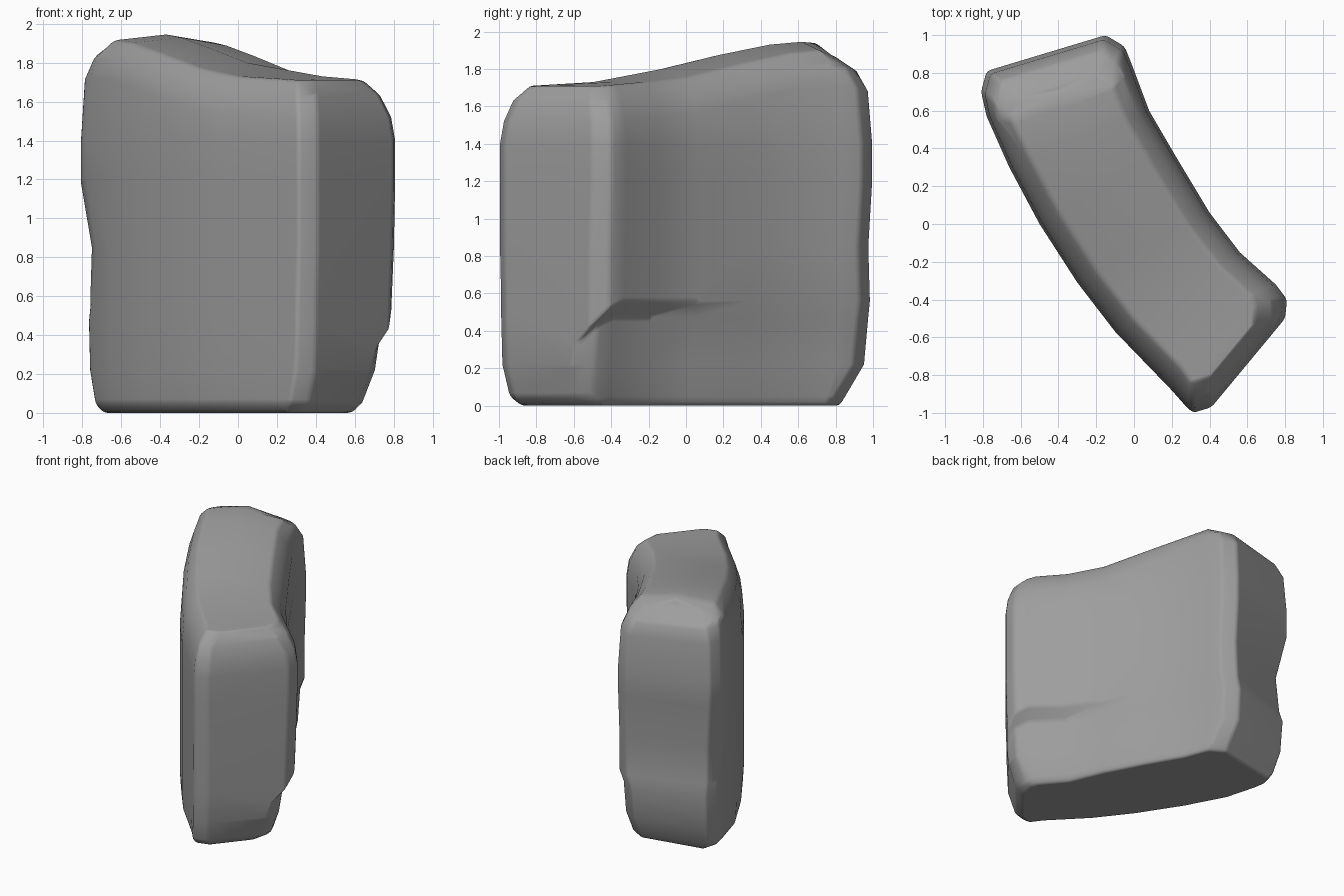
import bpy, bmesh, math
from mathutils import Vector

if "Cube" in bpy.data.objects:
    bpy.data.objects.remove(bpy.data.objects["Cube"])

# Stations along the curved block: outer x, y, inner x, y, top height,
# and how strongly the foot of the inner face is worn away there
STATIONS = [
    (.41, -.97, .80, -.50, 1.71, 1.2), (.31, -1.0, .81, -.40, 1.71, 1.05),
    (.20, -.88, .75, -.32, 1.715, 1), (-.10, -.57, .56, -.15, 1.73, .85),
    (-.30, -.31, .40, .06, 1.80, .5), (-.50, 0, .22, .36, 1.875, .4),
    (-.66, .30, .08, .60, 1.93, .4), (-.78, .57, -.01, .84, 1.945, .4),
    (-.81, .70, -.05, .94, 1.935, .4), (-.78, .81, -.15, 1.0, 1.915, .4)]

# Rings: height (at or below zero counts down from the top), then insets
# of the outer face, inner face, front end and back end
RINGS = [
    (.001, .05, .20, .12, .16), (.05, .01, .17, .07, .13),
    (.22, 0, .13, .02, .03), (.47, 0, .10, .01, .01),
    (.56, 0, .02, .01, .01), (.85, 0, .01, 0, .02),
    (1.2, 0, 0, 0, 0), (1.4, 0, 0, 0, 0),
    (-.19, .015, .015, .015, .02), (-.08, .05, .06, .05, .07),
    (0, .12, .13, .11, .18)]

# How strongly each station follows the end insets
END_PULL = (1, 1, .5)
# The overhang above the worn foot sinks towards the front end
SHELF_SINK = {0: .14, 1: .04}
# Hollow in the outer half of the back end, by height
HOLLOW = {.56: .03, .85: .05}
n = len(STATIONS)


def ring_point(i, ring, inner):
    ox, oy, ix, iy, top, wear = STATIONS[i]
    h, inset_out, inset_in, front, back = ring
    outer_pt, inner_pt = Vector((ox, oy, 0)), Vector((ix, iy, 0))
    across = (inner_pt - outer_pt).normalized()
    along = Vector((-across.y, across.x, 0))
    last = n - 1 - i
    if inner:
        p = inner_pt - across * inset_in * (wear if h > 0 else 1)
        drop = .045
    else:
        p = outer_pt + across * inset_out
        drop = .03
        back += HOLLOW.get(h, 0)
        if 0 < h < 1 and last < 3:
            p += across * .04
        if 0 < h < .1:
            back *= .7
    if i < len(END_PULL):
        p += along * front * END_PULL[i]
    if last < len(END_PULL):
        p -= along * back * END_PULL[last]
    # The top is crowned along its middle towards the tall end
    if i > 3:
        top -= drop
    p.z = 0 if h == .001 else (h if h > 0 else top + h)
    if inner and .4 < h < .6:
        p.z -= SHELF_SINK.get(i, 0)
    return p


# Stone body: stacked rings bridged with quads
bm = bmesh.new()
loops = []
for ring in RINGS:
    outer = [bm.verts.new(ring_point(i, ring, False)) for i in range(n)]
    inner = [bm.verts.new(ring_point(i, ring, True)) for i in range(n)]
    loops.append(outer + inner[::-1])
for low, high in zip(loops, loops[1:]):
    for k in range(2 * n):
        j = (k + 1) % (2 * n)
        bm.faces.new((low[k], low[j], high[j], high[k]))

# Flat underside
bm.faces.new(loops[0])

# Crowned top with a ridge down the middle, reaching towards the back end
outer, inner = loops[-1][:n], loops[-1][:n - 1:-1]
ridge = []
for i in range(1, n - 1):
    mid = (outer[i].co + inner[i].co) / 2
    mid.z = STATIONS[i][4]
    ridge.append(bm.verts.new(mid))
ridge[-1].co += Vector((-.02, .06, 0))
for side in (outer, inner):
    for i in range(1, n - 2):
        bm.faces.new((side[i], side[i + 1], ridge[i], ridge[i - 1]))
    bm.faces.new((side[0], side[1], ridge[0]))
    bm.faces.new((side[-2], side[-1], ridge[-1]))
bm.faces.new((outer[0], inner[0], ridge[0]))
bm.faces.new((outer[-1], inner[-1], ridge[-1]))
bmesh.ops.recalc_face_normals(bm, faces=bm.faces)

mesh = bpy.data.meshes.new("stone_block")
bm.to_mesh(mesh)
bm.free()
stone = bpy.data.objects.new("stone_block", mesh)
bpy.context.collection.objects.link(stone)

# Plain grey stone
grey = bpy.data.materials.new("stone_grey")
grey.use_nodes = True
colour = (.34, .34, .34, 1)
grey.diffuse_color = colour
grey.node_tree.nodes["Principled BSDF"].inputs["Base Color"].default_value = colour
mesh.materials.append(grey)

# Worn edges and soft shading that keeps the broad faces flat
bpy.ops.object.select_all(action='DESELECT')
stone.select_set(True)
bpy.context.view_layer.objects.active = stone
bpy.ops.object.shade_smooth_by_angle(angle=math.radians(60))
bevel = stone.modifiers.new("worn_edges", 'BEVEL')
bevel.width = .02
bevel.segments = 2
bevel.limit_method = 'ANGLE'
bevel.angle_limit = math.radians(28)
stone.modifiers.new("flat_faces", 'WEIGHTED_NORMAL')
